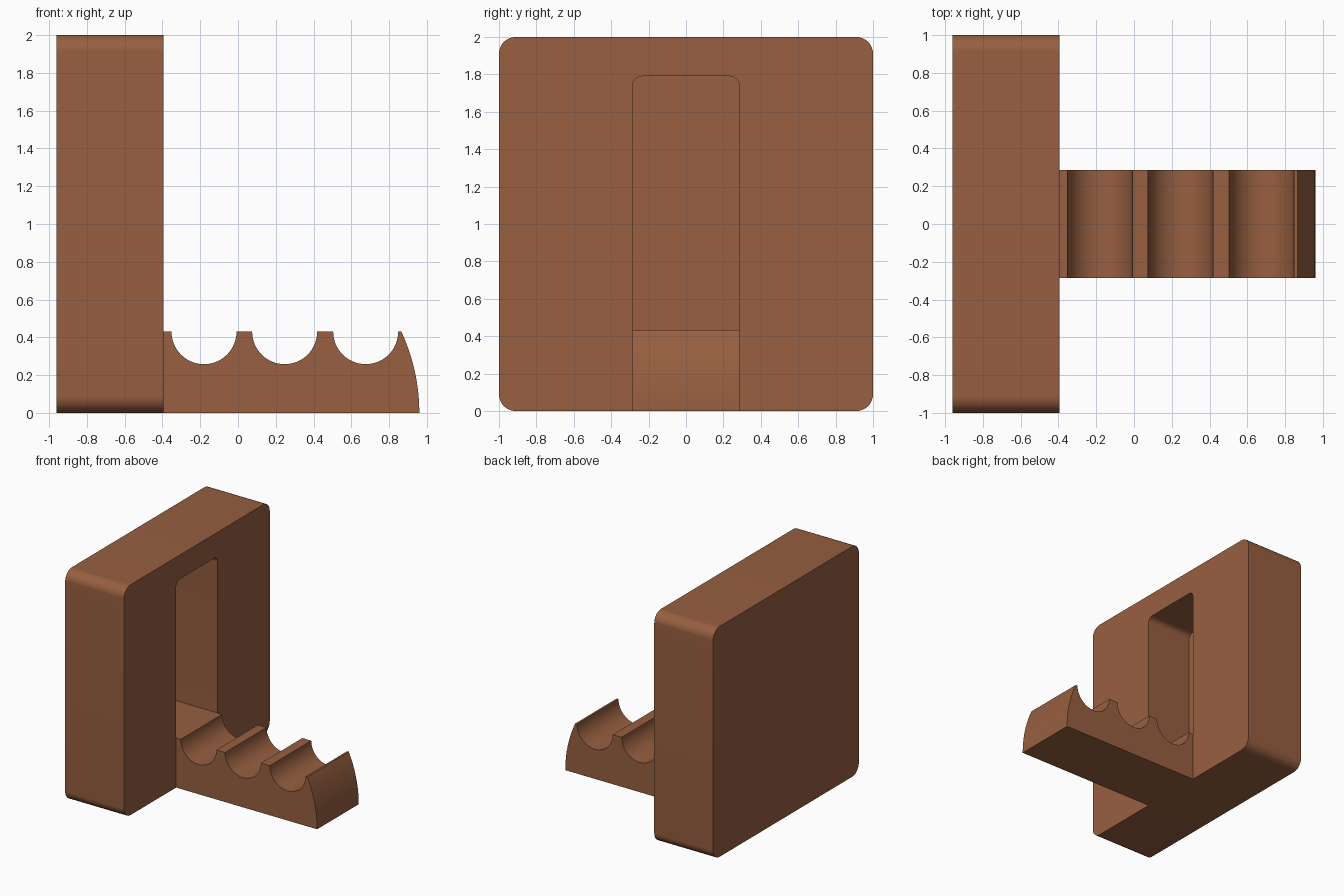
import bpy, bmesh, math

if "Cube" in bpy.data.objects:
    bpy.data.objects.remove(bpy.data.objects["Cube"])

brown = bpy.data.materials.new("brown")
brown.diffuse_color = (0.31, 0.115, 0.052, 1)
brown.use_nodes = True
brown.node_tree.nodes["Principled BSDF"].inputs["Base Color"].default_value = brown.diffuse_color


def arc(cx, cz, r, a0, a1, n):
    """Points on an arc, angles in degrees."""
    return [(cx + r * math.cos(math.radians(a0 + (a1 - a0) * i / n)),
             cz + r * math.sin(math.radians(a0 + (a1 - a0) * i / n))) for i in range(n + 1)]


def prism(name, points, axis, start, end):
    """Extrude a 2D profile along x (profile in y, z) or along y (profile in x, z)."""
    def place(p, t):
        return (t, p[0], p[1]) if axis == "x" else (p[0], t, p[1])
    bm = bmesh.new()
    a = [bm.verts.new(place(p, start)) for p in points]
    b = [bm.verts.new(place(p, end)) for p in points]
    bm.faces.new(a)
    bm.faces.new(b)
    for i in range(len(a)):
        j = (i + 1) % len(a)
        bm.faces.new((a[i], a[j], b[j], b[i]))
    bmesh.ops.recalc_face_normals(bm, faces=bm.faces)
    mesh = bpy.data.meshes.new(name)
    bm.to_mesh(mesh)
    bm.free()
    mesh.materials.append(brown)
    ob = bpy.data.objects.new(name, mesh)
    bpy.context.collection.objects.link(ob)
    return ob


def combine(target, other, operation):
    mod = target.modifiers.new(operation.lower(), "BOOLEAN")
    mod.object, mod.operation, mod.solver = other, operation, "EXACT"
    bpy.context.view_layer.objects.active = target
    bpy.ops.object.modifier_apply(modifier=mod.name)
    bpy.data.objects.remove(other)


FRONT, HALF, TOP = -0.395, 0.285, 0.43

# Upright block with rounded corners
r = 0.09
outline = (arc(1 - r, r, r, -90, 0, 12) + arc(1 - r, 2 - r, r, 0, 90, 12)
           + arc(r - 1, 2 - r, r, 90, 180, 12) + arc(r - 1, r, r, 180, 270, 12))
block = prism("block_with_arm", outline, "x", -0.96, FRONT)

# Recess that the arm folds into, rounded at its top corners
q = 0.05
recess = ([(-HALF, TOP), (HALF, TOP)] + arc(HALF - q, 1.79 - q, q, 0, 90, 8)
          + arc(q - HALF, 1.79 - q, q, 90, 180, 8))
combine(block, prism("recess_cutter", recess, "x", -0.83, FRONT + 0.1), "DIFFERENCE")

# Arm with a curved tip and three round grooves
R = 1.02
tip = arc(0.96 - R, 0, R, 0, math.degrees(math.asin(TOP / R)), 14)
profile = [(-0.83, 0)] + tip
for cx in (0.676, 0.247, -0.18):
    profile += arc(cx, TOP, 0.172, 0, -180, 32)
profile += [(-0.83, TOP)]
combine(block, prism("arm", profile, "y", -HALF, HALF), "UNION")

bpy.ops.object.select_all(action="DESELECT")
block.select_set(True)
bpy.context.view_layer.objects.active = block
bpy.ops.object.shade_smooth_by_angle(angle=math.radians(30))
